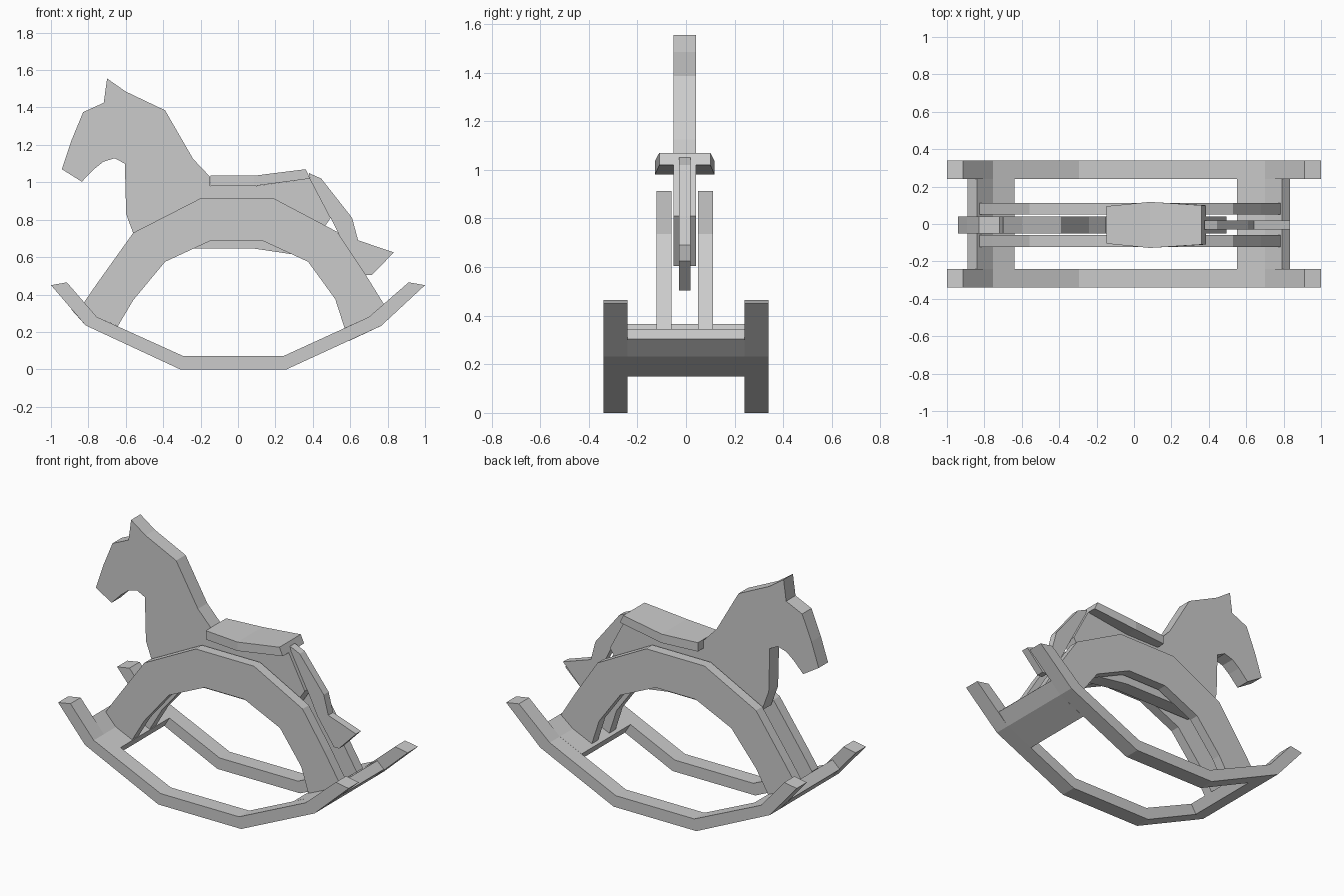
import bpy, bmesh


def board(name, profile, y0, y1, half=None):
    """Extrude an x-z outline from y0 to y1; half gives per-point half widths."""
    bm = bmesh.new()
    mid, h = (y0 + y1) / 2, (y1 - y0) / 2
    rings = []
    for s in (-1, 1):
        rings.append([bm.verts.new((x, mid + s * (half[i] if half else h), z))
                      for i, (x, z) in enumerate(profile)])
    a, b = rings
    n = len(profile)
    if half:
        # sides bend at the middle station, so cap with two quads
        for r in rings:
            bm.faces.new((r[0], r[1], r[4], r[5]))
            bm.faces.new((r[1], r[2], r[3], r[4]))
    else:
        bm.faces.new(a)
        bm.faces.new(b)
    for i in range(n):
        j = (i + 1) % n
        bm.faces.new((a[i], a[j], b[j], b[i]))
    bmesh.ops.recalc_face_normals(bm, faces=bm.faces)
    me = bpy.data.meshes.new(name)
    bm.to_mesh(me)
    bm.free()
    ob = bpy.data.objects.new(name, me)
    bpy.context.collection.objects.link(ob)
    return ob


C = -0.005  # centre of the horse boards

# rockers
rocker = [(-1, .45), (-.915, .465), (-.755, .28), (-.295, .072), (.245, .072),
          (.70, .28), (.912, .465), (1, .45), (.765, .232), (.26, 0),
          (-.31, 0), (-.815, .235)]
board("rocker_front", rocker, -.34, -.24)
board("rocker_back", rocker, .24, .34)

# bent cross planks between the rockers
board("cross_plank_left", [(-.84, .365), (-.755, .28), (-.64, .228), (-.675, .17),
                           (-.815, .235), (-.89, .318)], -.24, .24)
board("cross_plank_right", [(.79, .345), (.70, .28), (.55, .212), (.59, .15),
                            (.765, .232), (.835, .303)], -.24, .24)

# arched leg boards
legs = [(-.825, .355), (-.76, .45), (-.56, .73), (-.205, .912), (.195, .912),
        (.53, .735), (.68, .51), (.782, .345), (.70, .28), (.57, .22),
        (.52, .375), (.375, .575), (.13, .688), (-.145, .688), (-.39, .575),
        (-.56, .37), (-.643, .23), (-.755, .28)]
board("leg_arch_front", legs, C - .117, C - .055)
board("leg_arch_back", legs, C + .055, C + .117)

# head, neck and torso board
body = [(-.15, 1.03), (-.24, 1.125), (-.39, 1.385), (-.60, 1.485), (-.70, 1.555),
        (-.718, 1.425), (-.828, 1.375), (-.892, 1.22), (-.942, 1.07),
        (-.835, 1.003), (-.77, 1.07), (-.72, 1.11), (-.66, 1.128), (-.605, 1.10),
        (-.598, .83), (-.55, .70), (-.45, .645), (.09, .645), (.36, .605),
        (.495, .81), (.385, 1.02), (.09, .98), (-.15, .98)]
board("horse_body", body, C - .046, C + .046)

# seat, widest in the middle
seat = [(-.148, 1.035), (.085, 1.035), (.362, 1.07), (.385, 1.02), (.085, .98), (-.148, .98)]
board("seat", seat, C - .1, C + .1, half=[.1, .123, .105, .105, .123, .1])

# tail
tail = [(.378, 1.05), (.445, 1.02), (.61, .81), (.642, .69), (.833, .625),
        (.715, .503), (.68, .503), (.57, .66), (.495, .81), (.385, 1.02)]
board("tail", tail, C - .024, C + .024)
